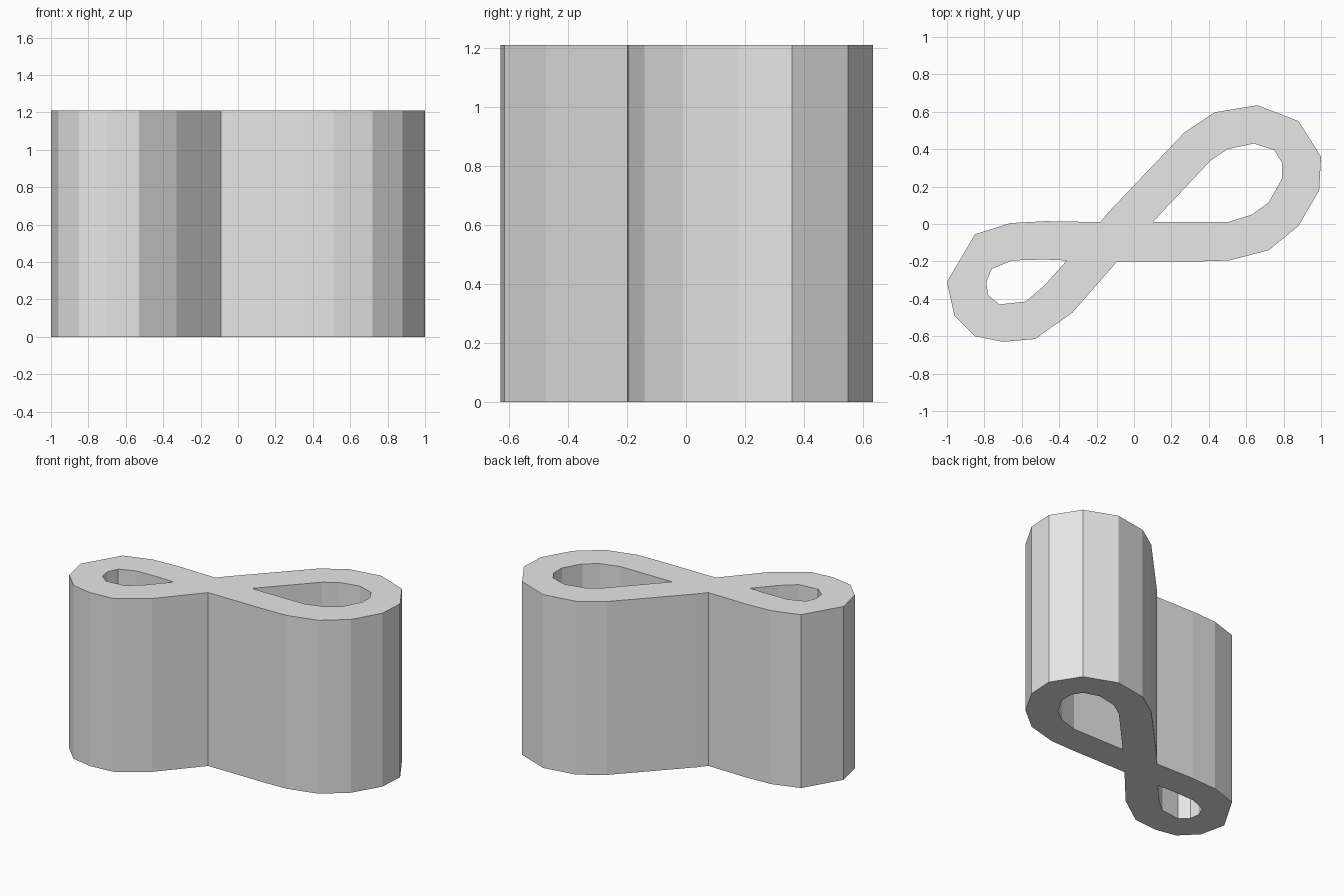
import bpy
import bmesh
from mathutils import Vector

default_cube = bpy.data.objects.get("Cube")
if default_cube:
    bpy.data.objects.remove(default_cube, do_unlink=True)

HEIGHT = 1.21

# Outer edge of the twisted loop, clockwise from the rear pinch
outline = [
    (-.18, .01), (-.13, .07), (.27, .49), (.43, .597), (.66, .635), (.88, .55),
    (1, .36), (.99, .18), (.88, -.01), (.72, -.14), (.51, -.195), (.35, -.2),
    (-.09, -.2), (-.33, -.475), (-.53, -.615), (-.7, -.63), (-.85, -.6),
    (-.96, -.49), (-1, -.31), (-.85, -.055), (-.66, .005), (-.47, .015),
]

# Teardrop openings
large_opening = [
    (.1, .01), (.41, .34), (.5, .4), (.64, .43), (.75, .395), (.79, .33),
    (.79, .24), (.72, .115), (.63, .05), (.5, .01),
]
small_opening = [
    (-.36, -.195), (-.48, -.33), (-.58, -.415), (-.72, -.43), (-.78, -.38),
    (-.79, -.31), (-.76, -.24), (-.65, -.195), (-.48, -.19),
]


def make_material(name, color):
    material = bpy.data.materials.new(name)
    material.use_nodes = True
    material.diffuse_color = color
    shader = next(n for n in material.node_tree.nodes if n.type == "BSDF_PRINCIPLED")
    shader.inputs["Base Color"].default_value = color
    return material


def add_loop(bm, points):
    verts = [bm.verts.new((x, y, 0)) for x, y in points]
    return [bm.edges.new((a, b)) for a, b in zip(verts, verts[1:] + verts[:1])]


def extrude_profile(name, loops, height, material):
    """Fill the loops as one flat face with holes, then raise it to a solid."""
    bm = bmesh.new()
    edges = [edge for points in loops for edge in add_loop(bm, points)]
    bmesh.ops.triangle_fill(bm, edges=edges, use_beauty=True, normal=Vector((0, 0, 1)))
    raised = bmesh.ops.extrude_face_region(bm, geom=bm.faces[:], use_keep_orig=True)
    top = [item for item in raised["geom"] if isinstance(item, bmesh.types.BMVert)]
    bmesh.ops.translate(bm, verts=top, vec=(0, 0, height))
    bmesh.ops.recalc_face_normals(bm, faces=bm.faces[:])
    mesh = bpy.data.meshes.new(name)
    bm.to_mesh(mesh)
    bm.free()
    mesh.materials.append(material)
    obj = bpy.data.objects.new(name, mesh)
    bpy.context.scene.collection.objects.link(obj)
    return obj


# Flat-faced figure-eight column
grey = make_material("light grey", (.8, .8, .8, 1))
extrude_profile("figure_eight_column", [outline, large_opening, small_opening], HEIGHT, grey)
